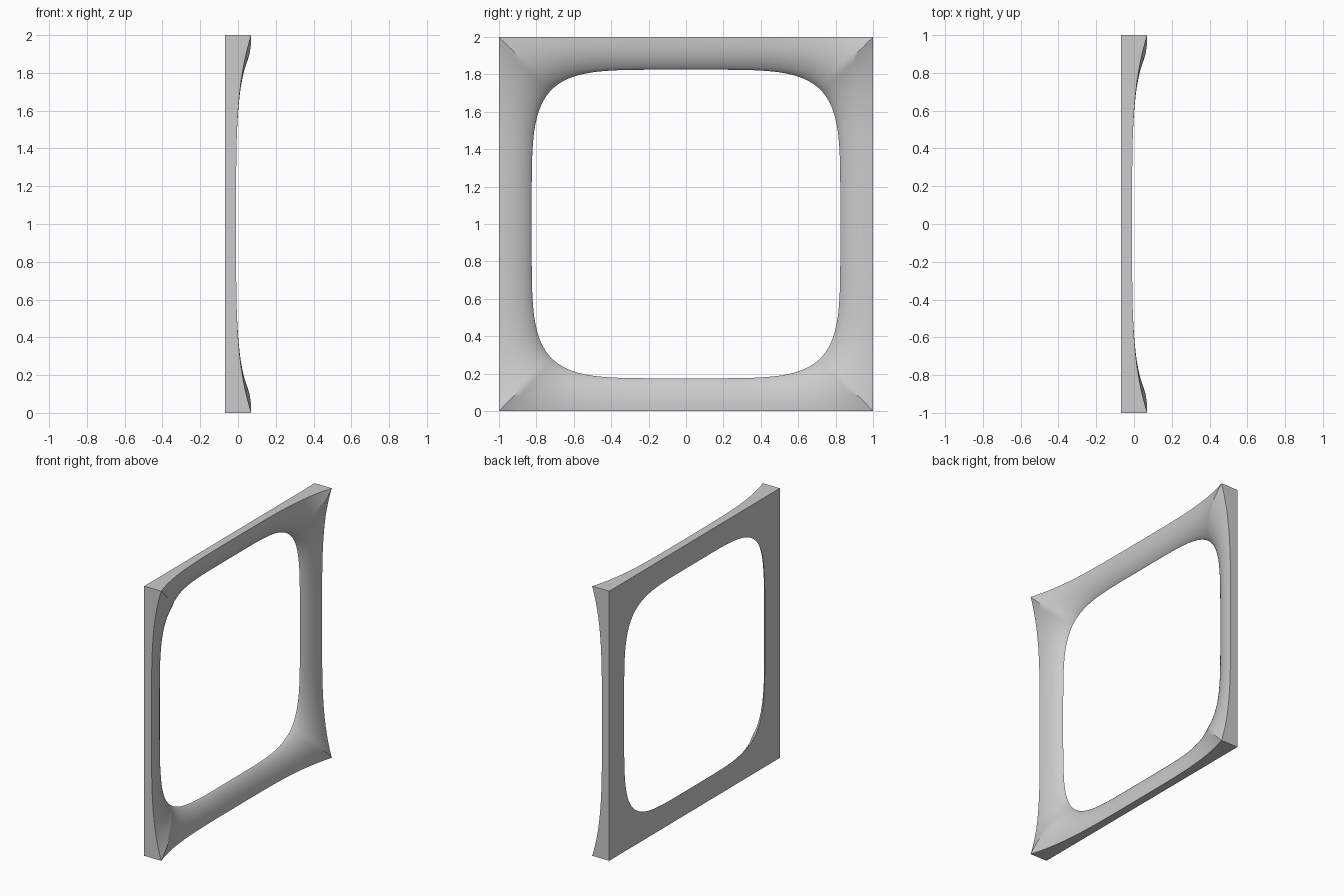
import bpy, bmesh, math

cube = bpy.data.objects.get("Cube")
if cube:
    bpy.data.objects.remove(cube, do_unlink=True)

BACK = -0.07       # flat rear plane
OPEN = 0.825       # half width of the opening
POWER = 5          # squareness of the opening
SIDE = 32          # segments per side
RINGS = 14         # steps from opening to rim


def rim_height(s):
    """Front height along the outer rim, rising into the corners."""
    return -0.01 + 0.08 * abs(s) ** 4


def roll(t):
    """Rounded cross-section from the opening edge (0) to the rim (1)."""
    return (1 - (1 - t) ** 2.4) ** 0.8


# Points round the square rim, closer together towards the corners
rim = []
for side in range(4):
    c, n = round(math.cos(side * math.pi / 2)), round(math.sin(side * math.pi / 2))
    for i in range(SIDE):
        s = math.sin((i / SIDE - 0.5) * math.pi) * 0.5 + (i / SIDE - 0.5)
        rim.append((c - s * n, n + s * c, s))

bm = bmesh.new()
loops = [[] for _ in range(RINGS + 2)]
for y, z, s in rim:
    k = OPEN / (abs(y) ** POWER + abs(z) ** POWER) ** (1 / POWER)
    for j in range(RINGS + 1):
        t = (j / RINGS) ** 1.4
        f = k + (1 - k) * t
        x = BACK + (rim_height(s) - BACK) * roll(t)
        loops[j].append(bm.verts.new((x, y * f, z * f + 1)))
    loops[-1].append(bm.verts.new((BACK, y, z + 1)))

# Bridge neighbouring loops: curved front, outer walls, flat back
for a, b in zip(loops, loops[1:] + loops[:1]):
    for i in range(len(rim)):
        m = (i + 1) % len(rim)
        bm.faces.new((a[i], b[i], b[m], a[m]))
bmesh.ops.recalc_face_normals(bm, faces=bm.faces)

mesh = bpy.data.meshes.new("window_frame")
bm.to_mesh(mesh)
bm.free()
frame = bpy.data.objects.new("window_frame", mesh)
bpy.context.collection.objects.link(frame)

# Plain grey finish
grey = bpy.data.materials.new("light_grey")
grey.use_nodes = True
grey.diffuse_color = (0.6, 0.6, 0.6, 1)
grey.node_tree.nodes["Principled BSDF"].inputs["Base Color"].default_value = (0.6, 0.6, 0.6, 1)
mesh.materials.append(grey)

bpy.ops.object.select_all(action="DESELECT")
frame.select_set(True)
bpy.context.view_layer.objects.active = frame
bpy.ops.object.shade_smooth_by_angle(angle=math.radians(35))
